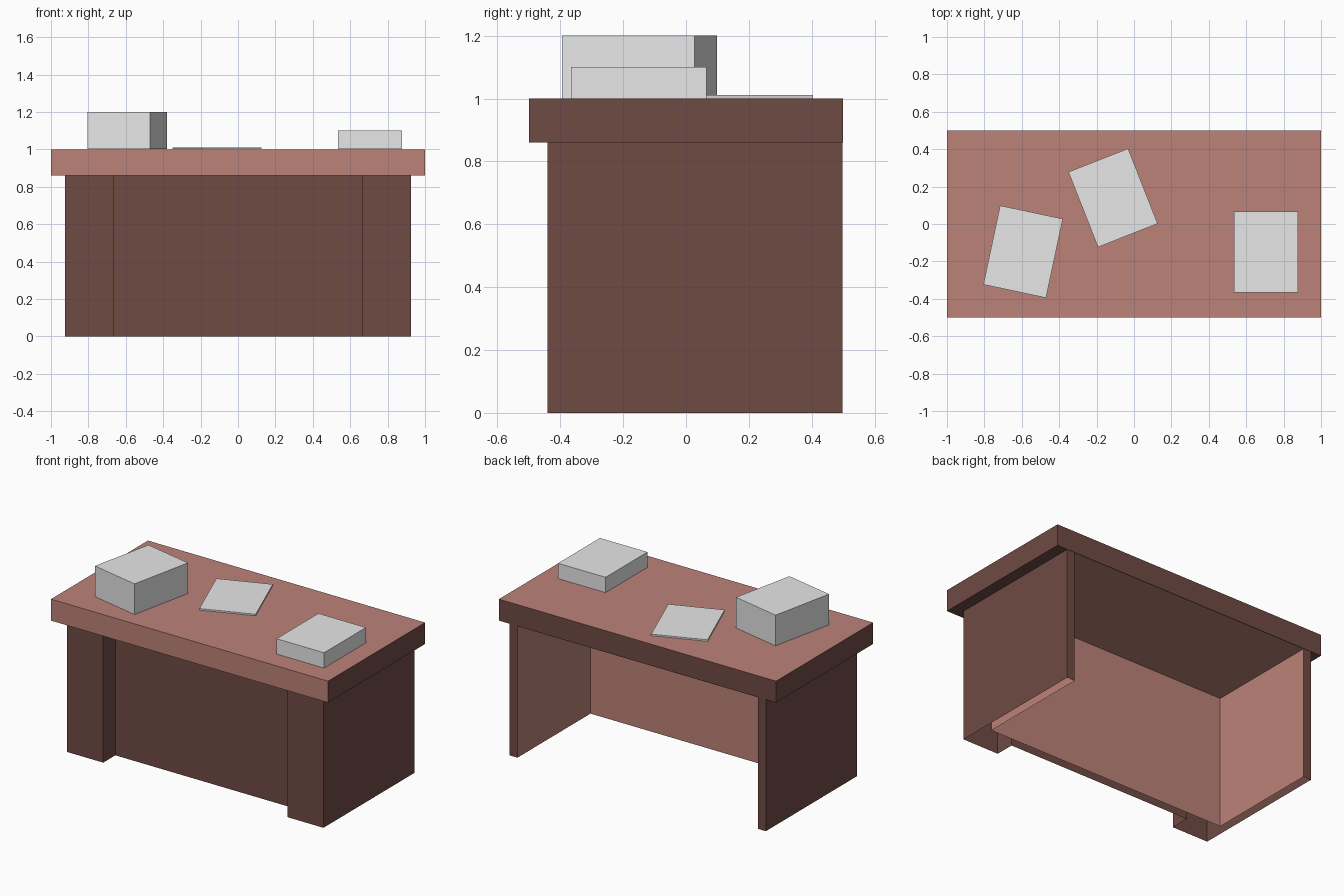
import bpy, bmesh, math
from mathutils import Matrix

if "Cube" in bpy.data.objects:
    bpy.data.objects.remove(bpy.data.objects["Cube"])


def material(name, rgb):
    m = bpy.data.materials.new(name)
    m.diffuse_color = (*rgb, 1)
    m.use_nodes = True
    m.node_tree.nodes["Principled BSDF"].inputs["Base Color"].default_value = m.diffuse_color
    return m


LIGHT = material("light_brown", (0.50, 0.226, 0.189))
DARK = material("dark_brown", (0.16, 0.07, 0.058))
GREY = material("paper_grey", (0.80, 0.80, 0.80))


def finish(bm, name, mats):
    me = bpy.data.meshes.new(name)
    bm.to_mesh(me)
    bm.free()
    for m in mats:
        me.materials.append(m)
    ob = bpy.data.objects.new(name, me)
    bpy.context.collection.objects.link(ob)
    return ob


def box_mesh(size, centre, angle=0):
    bm = bmesh.new()
    mat = (Matrix.Translation(centre) @ Matrix.Rotation(math.radians(angle), 4, 'Z')
           @ Matrix.Diagonal((*size, 1)))
    bmesh.ops.create_cube(bm, size=1, matrix=mat)
    bm.normal_update()
    return bm


TOP, UNDER = 1.0, 0.86

# Table top: light on the top and front, dark elsewhere
bm = box_mesh((2, 1, TOP - UNDER), (0, 0, (TOP + UNDER) / 2))
for f in bm.faces:
    f.material_index = 0 if f.normal.z > 0.5 or f.normal.y < -0.5 else 1
finish(bm, "table_top", [LIGHT, DARK])

# Base: hollow walls with front pillars and a recessed panel, open at the floor
half = [(0.925, 0.498), (0.925, -0.44), (0.665, -0.44), (0.665, -0.315)]
inner = [(-0.868, 0.498), (-0.868, -0.255), (0.868, -0.255), (0.868, 0.498)]
outline = half + [(-x, y) for x, y in reversed(half)] + inner
bm = bmesh.new()
low = [bm.verts.new((x, y, 0)) for x, y in outline]
high = [bm.verts.new((x, y, UNDER)) for x, y in outline]
n = len(outline)
for i in range(n):
    j = (i + 1) % n
    f = bm.faces.new((low[j], low[i], high[i], high[j]))
    # the three faces around the leg space are light
    f.material_index = 1 if 8 <= i <= 10 else 0
finish(bm, "base_walls", [DARK, LIGHT])

# Light underside above the leg space
bm = bmesh.new()
bm.faces.new([bm.verts.new((x, y, UNDER - 0.002)) for x, y in inner[::-1]])
bm.normal_update()
for f in bm.faces:
    if f.normal.z > 0:
        f.normal_flip()
finish(bm, "leg_space_ceiling", [LIGHT])

# Paper stacks: centre x, y, height, turn
for name, x, y, h, turn in [
    ("tall_paper_stack", -0.593, -0.148, 0.20, -12),
    ("paper_sheet", -0.112, 0.14, 0.01, 21.5),
    ("low_paper_stack", 0.706, -0.15, 0.10, 0),
]:
    finish(box_mesh((0.343, 0.432, h), (x, y, TOP + h / 2 + 0.001), turn), name, [GREY])
